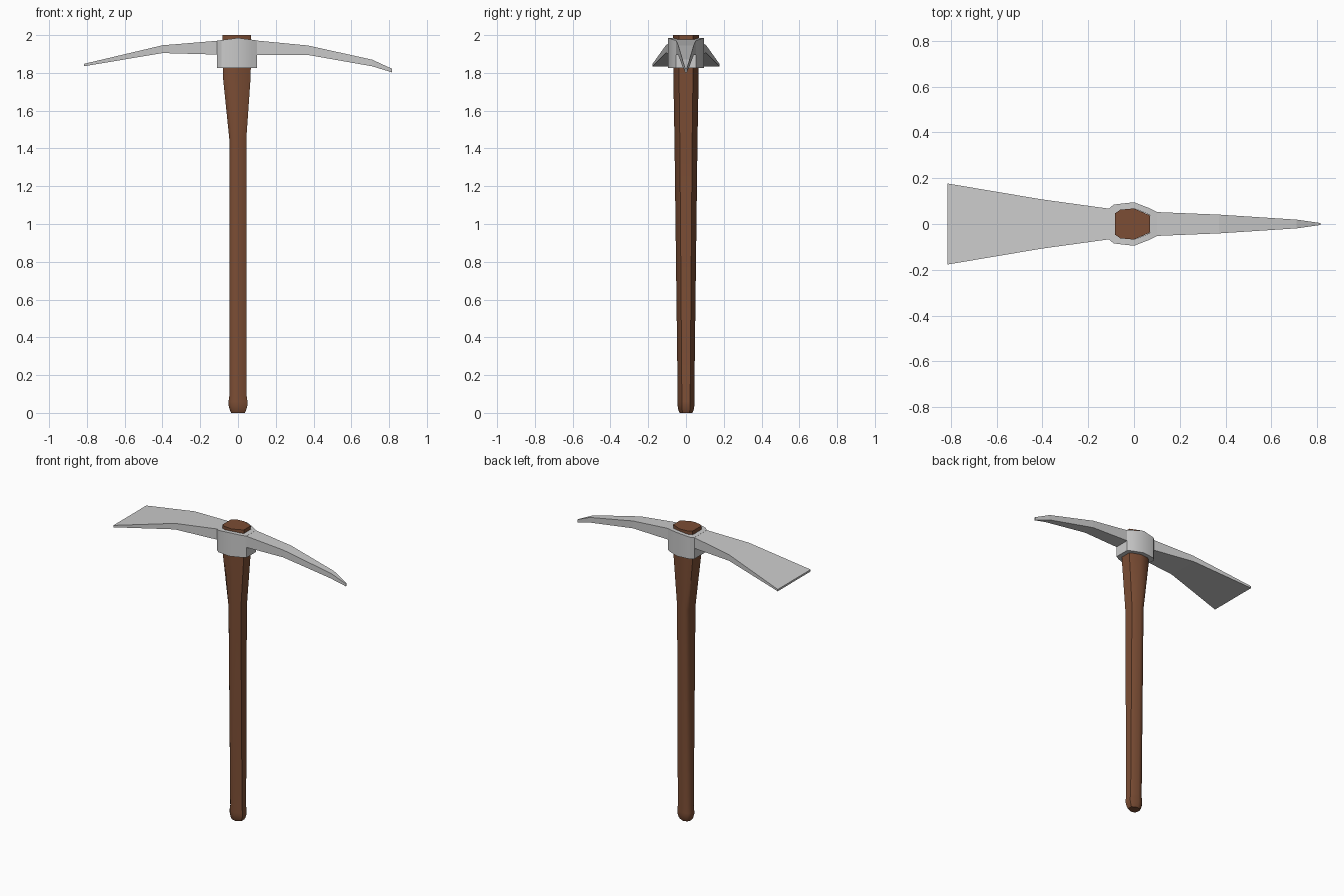
import bpy, math

if "Cube" in bpy.data.objects:
    bpy.data.objects.remove(bpy.data.objects["Cube"])


def loft(name, rings, closed=False):
    """Skin equal-sized rings of points; closed joins last ring to first."""
    n = len(rings[0])
    verts = [p for r in rings for p in r]
    faces = []
    count = len(rings)
    for k in range(count if closed else count - 1):
        a, b = k * n, ((k + 1) % count) * n
        faces += [(a + i, a + (i + 1) % n, b + (i + 1) % n, b + i) for i in range(n)]
    if not closed:
        faces += [tuple(reversed(range(n))), tuple(range((count - 1) * n, count * n))]
    mesh = bpy.data.meshes.new(name)
    mesh.from_pydata(verts, [], faces)
    obj = bpy.data.objects.new(name, mesh)
    bpy.context.collection.objects.link(obj)
    bpy.context.view_layer.objects.active = obj
    obj.select_set(True)
    bpy.ops.object.mode_set(mode='EDIT')
    bpy.ops.mesh.select_all(action='SELECT')
    bpy.ops.mesh.normals_make_consistent(inside=False)
    bpy.ops.object.mode_set(mode='OBJECT')
    return obj


def smooth(obj, degrees):
    bpy.ops.object.select_all(action='DESELECT')
    obj.select_set(True)
    bpy.context.view_layer.objects.active = obj
    bpy.ops.object.shade_smooth_by_angle(angle=math.radians(degrees))


def mirrored(half):
    """Complete a half outline (y >= 0) with its mirror image across y = 0."""
    return half + [(x, -y) for x, y in reversed(half) if y > 0]


# Handle: unit eye-shaped section, scaled separately left, right and in depth
section = mirrored([(1, 0.55), (0, 1), (-0.72, 0.92), (-1, 0.68)])
grip = mirrored([(1, 0.5), (0, 1), (-0.72, 0.8), (-1, 0.4)])
# z, left half-width, right half-width, half-depth, blend towards the eye section
levels = [(0.0, 0.036, 0.036, 0.034, 0), (0.012, 0.042, 0.042, 0.04, 0),
          (0.04, 0.05, 0.05, 0.045, 0), (0.06, 0.05, 0.05, 0.045, 0),
          (0.09, 0.046, 0.046, 0.044, 0),
          (1.45, 0.046, 0.044, 0.061, 0.7), (1.78, 0.08, 0.067, 0.067, 1),
          (2.0, 0.083, 0.07, 0.068, 1)]
rings = []
for z, left, right, depth, t in levels:
    rings.append([((right if g[0] > 0 else left) * g[0],
                   depth * (g[1] * (1 - t) + s[1] * t), z)
                  for g, s in zip(grip, section)])
handle = loft("handle", rings)
smooth(handle, 40)
wood = bpy.data.materials.new("wood")
wood.diffuse_color = (0.2, 0.075, 0.035, 1)
wood.use_nodes = True
wood.node_tree.nodes["Principled BSDF"].inputs["Base Color"].default_value = wood.diffuse_color
handle.data.materials.append(wood)

# Collar: tube around the handle eye
outer = mirrored([(0.1, 0.052), (0.07, 0.068), (0, 0.095), (-0.088, 0.085), (-0.11, 0.067)])
inner = mirrored([(0.07, 0.038), (0.05, 0.048), (0, 0.068), (-0.06, 0.062), (-0.083, 0.046)])


def top(x):
    return 1.985 - 0.13 * abs(x)


collar = loft("collar", [
    [(x, y, 1.825) for x, y in outer],
    [(x, y, top(x)) for x, y in outer],
    [(x, y, top(x)) for x, y in inner],
    [(x, y, 1.825) for x, y in inner]], closed=True)
smooth(collar, 30)


# Pick and blade: tapered bars, stations are x, half-width, bottom z, top z
def arm(name, stations):
    return loft(name, [[(x, -w, lo), (x, w, lo), (x, w, hi), (x, -w, hi)]
                       for x, w, lo, hi in stations])


arm("pick", [(0.085, 0.052, 1.895, 1.972), (0.1, 0.052, 1.895, 1.971),
             (0.37, 0.041, 1.895, 1.945), (0.71, 0.019, 1.835, 1.87),
             (0.815, 0.004, 1.803, 1.822)])
arm("blade", [(-0.095, 0.066, 1.897, 1.972), (-0.11, 0.067, 1.897, 1.97),
              (-0.4, 0.107, 1.905, 1.946), (-0.815, 0.177, 1.835, 1.848)])
